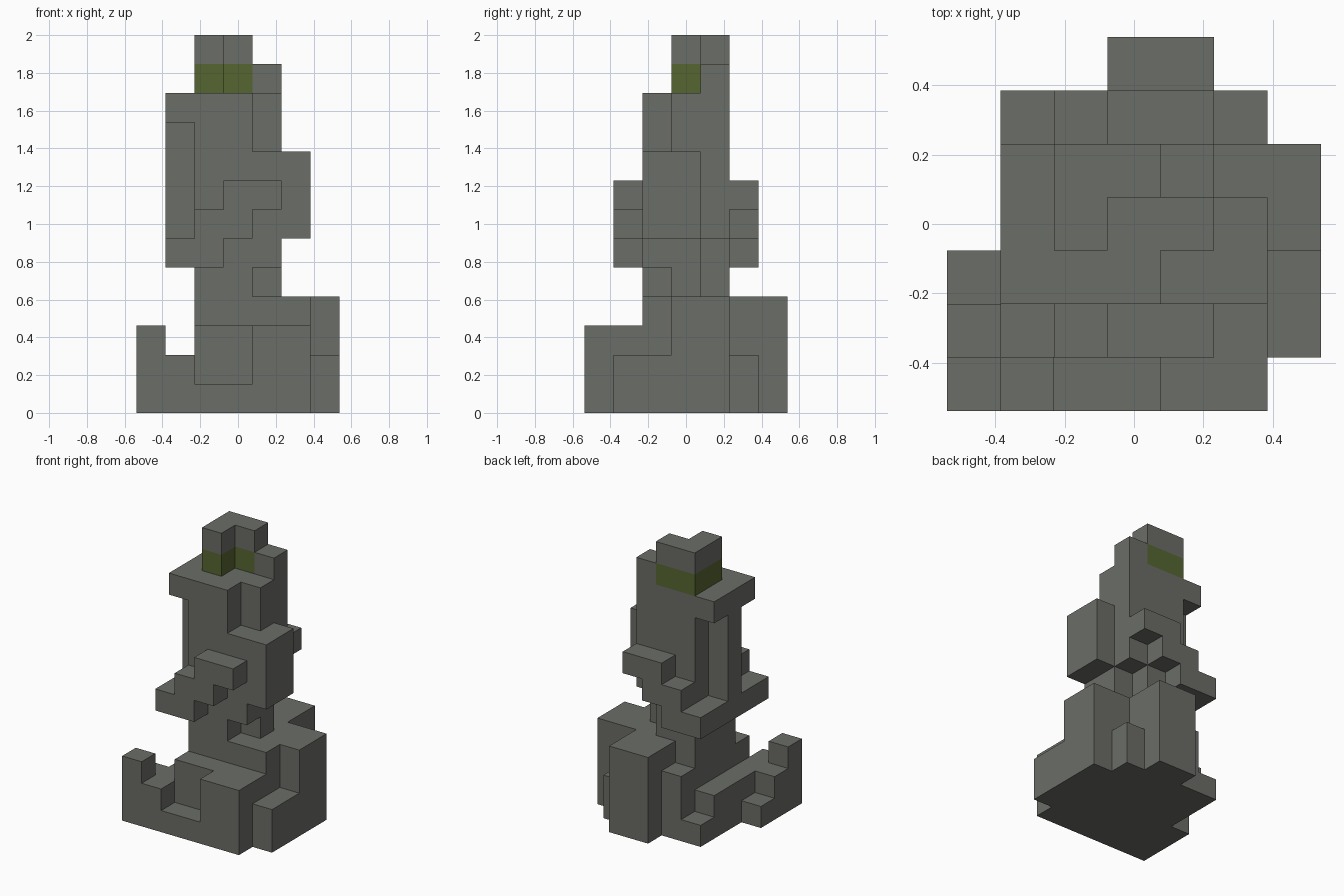
import bpy
import bmesh
from mathutils import Vector

if "Cube" in bpy.data.objects:
    bpy.data.objects.remove(bpy.data.objects["Cube"], do_unlink=True)

UNIT = 2 / 13                      # edge of one block
CENTRE = Vector((3.5, 3.5, 0))     # middle of the block grid


def material(name, colour):
    mat = bpy.data.materials.new(name)
    mat.use_nodes = True
    mat.diffuse_color = colour
    mat.node_tree.nodes["Principled BSDF"].inputs["Base Color"].default_value = colour
    return mat


stone = material("grey stone", (0.147, 0.153, 0.135, 1))
moss = material("moss green", (0.093, 0.130, 0.030, 1))


def box(x, y, z):
    """Set of grid cells between the given limits on each axis."""
    return {(i, j, k) for i in range(*x) for j in range(*y) for k in range(*z)}


def crown_corner(z):
    """L-shaped corner used by the moss band and the cap."""
    return box((2, 3), (3, 5), z) | box((3, 4), (4, 5), z)


def stepped_arm(y):
    """Three overlapping steps climbing across the trunk."""
    row = (y, y + 1)
    return (box((2, 3), row, (5, 6)) | box((2, 4), row, (6, 7))
            | box((3, 5), row, (7, 8)))


parts = {
    # stepped base
    "plinth": box((2, 4), (1, 6), (0, 3)),
    "front_ledge": box((2, 4), (0, 1), (0, 1)),
    "front_block": box((4, 6), (0, 5), (0, 3)),
    "back_buttress": box((3, 5), (5, 7), (0, 4)),
    "right_terrace": box((1, 2), (0, 5), (0, 2)) | box((1, 2), (5, 6), (0, 1)),
    "right_stairs": set().union(*(box((0, 1), (s, s + 1), (0, 3 - s)) for s in range(3))),
    "left_buttress": box((6, 7), (3, 5), (0, 4)) | box((6, 7), (1, 3), (0, 2)),
    "back_left_step": box((5, 6), (5, 6), (0, 2)),
    "base_top": box((2, 6), (2, 5), (3, 4)),
    # trunk
    "trunk": box((2, 4), (2, 5), (4, 11)),
    "trunk_left_side": box((4, 5), (2, 5), (6, 9)) | box((4, 5), (3, 5), (9, 11)),
    "waist_bracket": box((4, 5), (3, 4), (4, 6)) | box((4, 5), (2, 3), (5, 6)),
    "left_shoulder": box((5, 6), (2, 4), (6, 9)),
    "right_rib": box((1, 2), (3, 4), (6, 10)),
    "right_eave": box((1, 2), (2, 5), (10, 11)),
    # arms winding round the trunk
    "right_belt": box((1, 2), (1, 6), (5, 6)),
    "front_arm": stepped_arm(1),
    "back_arm": stepped_arm(5),
    # crown
    "crown_post": box((4, 5), (4, 5), (11, 12)),
    "moss_band": crown_corner((11, 12)),
    "crown_cap": crown_corner((12, 13)),
}
filled = set().union(*parts.values())


def build(name, cells, mat):
    """Mesh the outer skin of the cells, leaving out faces against other blocks."""
    bm = bmesh.new()
    for cell in cells:
        middle = Vector(cell) + Vector((0.5, 0.5, 0.5))
        for axis in range(3):
            for side in (-1, 1):
                normal = Vector((0, 0, 0))
                normal[axis] = side
                if tuple(int(c + n) for c, n in zip(cell, normal)) in filled:
                    continue
                u = Vector((0, 0, 0))
                u[(axis + 1) % 3] = 0.5
                v = normal.cross(u)
                corners = (-u - v, u - v, u + v, v - u)
                bm.faces.new([bm.verts.new((middle + normal / 2 + c - CENTRE) * UNIT)
                              for c in corners])
    bmesh.ops.remove_doubles(bm, verts=bm.verts[:], dist=UNIT / 100)
    bmesh.ops.dissolve_limit(bm, angle_limit=0.01, verts=bm.verts[:], edges=bm.edges[:])
    mesh = bpy.data.meshes.new(name)
    bm.to_mesh(mesh)
    bm.free()
    mesh.materials.append(mat)
    bpy.context.scene.collection.objects.link(bpy.data.objects.new(name, mesh))


for name, cells in parts.items():
    build(name, cells, moss if name == "moss_band" else stone)
